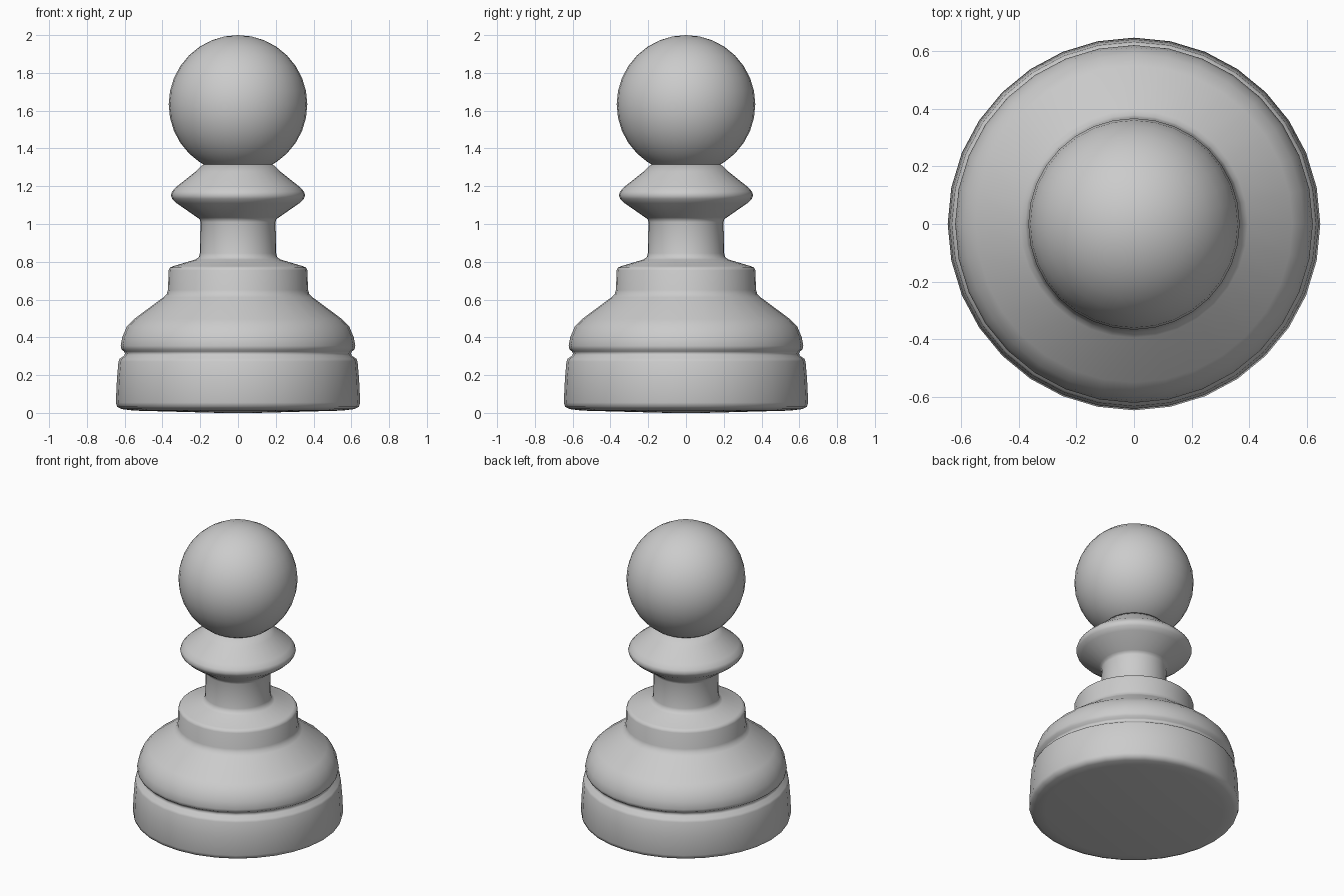
import bpy, bmesh, math

if "Cube" in bpy.data.objects:
    bpy.data.objects.remove(bpy.data.objects["Cube"])

SIDES = 32


def lathe(name, profile):
    """Revolve (radius, height) points, bottom to top, and cap both ends."""
    bm = bmesh.new()
    rings = []
    for r, z in profile:
        rings.append([bm.verts.new((r * math.cos(2 * math.pi * i / SIDES),
                                    r * math.sin(2 * math.pi * i / SIDES), z))
                      for i in range(SIDES)])
    for low, high in zip(rings, rings[1:]):
        for i in range(SIDES):
            j = (i + 1) % SIDES
            bm.faces.new((low[i], low[j], high[j], high[i]))
    bm.faces.new(rings[0][::-1])
    bm.faces.new(rings[-1])
    finish(name, bm)


def finish(name, bm):
    mesh = bpy.data.meshes.new(name)
    bm.to_mesh(mesh)
    bm.free()
    obj = bpy.data.objects.new(name, mesh)
    bpy.context.collection.objects.link(obj)
    bpy.ops.object.select_all(action='DESELECT')
    obj.select_set(True)
    bpy.context.view_layer.objects.active = obj
    bpy.ops.object.shade_smooth_by_angle(angle=math.radians(50))


# Turned body: foot, groove, sloping shoulder, step, neck and collar
lathe("turned_body", [
    (0.10, 0.0), (0.55, 0.012), (0.615, 0.02), (0.64, 0.032), (0.647, 0.055),
    (0.641, 0.18), (0.633, 0.272), (0.627, 0.286), (0.603, 0.303),
    (0.598, 0.315), (0.603, 0.325), (0.617, 0.336), (0.621, 0.355),
    (0.613, 0.40), (0.59, 0.455), (0.55, 0.497),
    (0.395, 0.612), (0.378, 0.628), (0.371, 0.65),
    (0.367, 0.755), (0.361, 0.769), (0.345, 0.776),
    (0.225, 0.812), (0.208, 0.824), (0.202, 0.845),
    (0.199, 1.01), (0.203, 1.025), (0.215, 1.034),
    (0.325, 1.11), (0.348, 1.133), (0.356, 1.152), (0.349, 1.172),
    (0.325, 1.198), (0.225, 1.277), (0.185, 1.315),
])

# Ball head
bm = bmesh.new()
bmesh.ops.create_uvsphere(bm, u_segments=SIDES, v_segments=16, radius=0.367)
bmesh.ops.translate(bm, verts=bm.verts, vec=(0, 0, 1.633))
finish("ball_head", bm)
